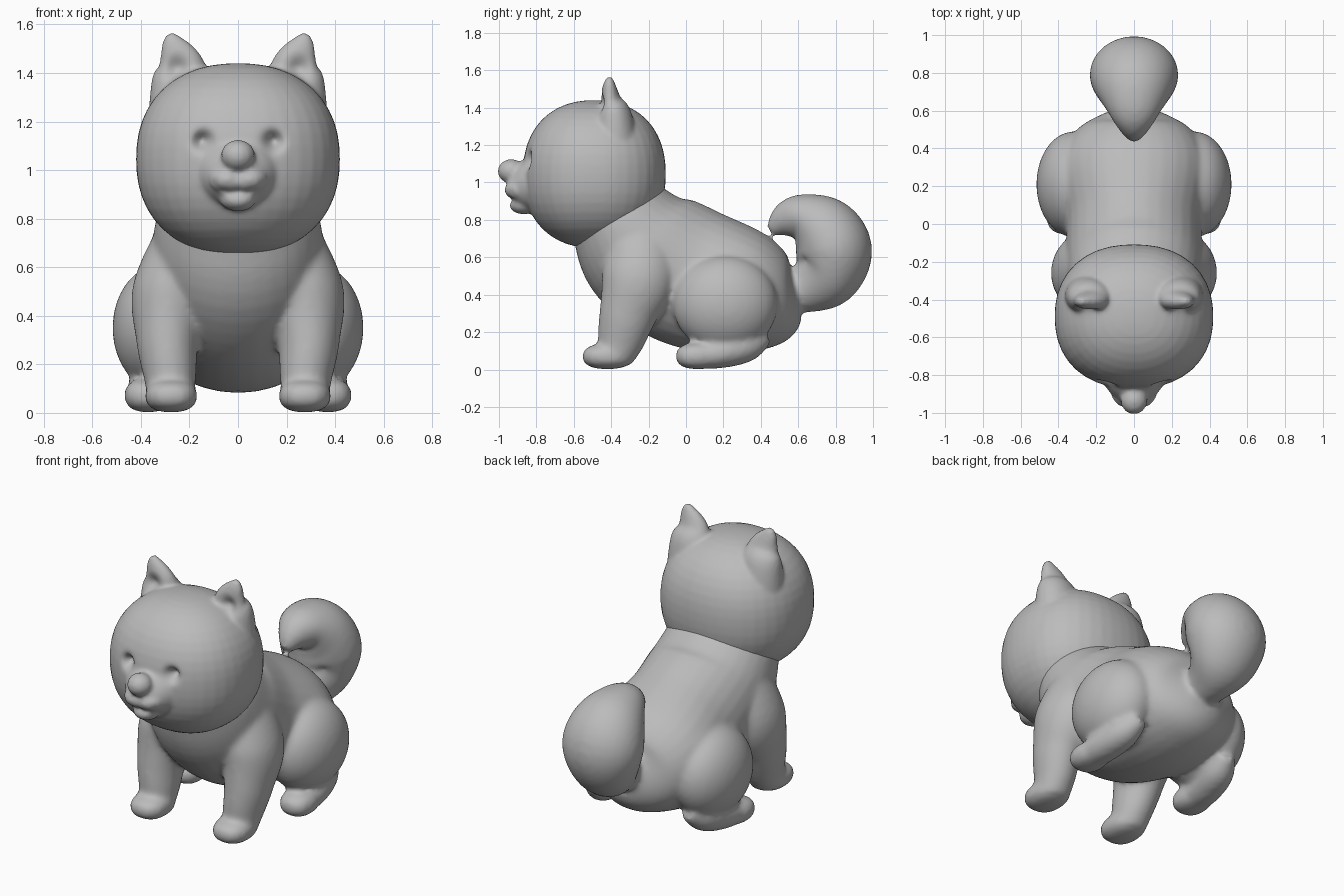
import bpy, bmesh, math
from mathutils import Vector

if "Cube" in bpy.data.objects:
    bpy.data.objects.remove(bpy.data.objects["Cube"], do_unlink=True)

fur = bpy.data.materials.new("grey_fur")
fur.use_nodes = True
fur.diffuse_color = (0.5, 0.5, 0.5, 1)
fur.node_tree.nodes["Principled BSDF"].inputs["Base Color"].default_value = (0.5, 0.5, 0.5, 1)


def blob(bm, center, radii, power=2.0):
    """Ellipsoid; a power above 2 makes it fuller."""
    verts = bmesh.ops.create_uvsphere(bm, u_segments=40, v_segments=24, radius=1)["verts"]
    for v in verts:
        k = sum(abs(c) ** power for c in v.co) ** (-1 / power)
        v.co = Vector([o + c * k * r for o, c, r in zip(center, v.co, radii)])


def spline(stations, steps=6):
    """Catmull-Rom curve through stations of any length."""
    pts = [stations[0]] + list(stations) + [stations[-1]]
    out = []
    for a, b, c, d in zip(pts, pts[1:], pts[2:], pts[3:]):
        for i in range(steps):
            t = i / steps
            out.append([q + t / 2 * (r - p + t * (2 * p - 5 * q + 4 * r - s
                        + t * (3 * (q - r) + s - p))) for p, q, r, s in zip(a, b, c, d)])
    return out + [list(stations[-1])]


def loft(bm, stations, mirror=1, sides=32):
    """Tube through (x, y, z, side radius, other radius)."""
    path = spline(stations)
    pos = [Vector((p[0] * mirror, p[1], p[2])) for p in path]
    rings = []
    for i, p in enumerate(path):
        t = (pos[min(i + 1, len(pos) - 1)] - pos[max(i - 1, 0)]).normalized()
        side = Vector((1, 0, 0))
        side = (side - t * t.dot(side)).normalized()
        up = t.cross(side)
        rings.append([bm.verts.new(pos[i] + side * math.cos(a) * p[3] + up * math.sin(a) * p[4])
                      for a in (math.tau * k / sides for k in range(sides))])
    for r, s in zip(rings, rings[1:]):
        for k in range(sides):
            n = (k + 1) % sides
            bm.faces.new((r[k], r[n], s[n], s[k]))
    bm.faces.new(rings[0][::-1])
    bm.faces.new(rings[-1])


def fuse(name, bm, voxel, rounds, dents=()):
    """Melt overlapping forms into one smooth skin, then press in dents along y."""
    bmesh.ops.recalc_face_normals(bm, faces=bm.faces)
    mesh = bpy.data.meshes.new(name)
    bm.to_mesh(mesh)
    bm.free()
    obj = bpy.data.objects.new(name, mesh)
    bpy.context.scene.collection.objects.link(obj)
    remesh = obj.modifiers.new("Remesh", "REMESH")
    remesh.mode = "VOXEL"
    remesh.voxel_size = voxel
    smooth = obj.modifiers.new("Smooth", "SMOOTH")
    smooth.factor = 0.5
    smooth.iterations = rounds
    graph = bpy.context.evaluated_depsgraph_get()
    skin = bpy.data.meshes.new_from_object(obj.evaluated_get(graph))
    obj.modifiers.clear()
    obj.data = skin
    for v in skin.vertices:
        v.co.y += sum(d * math.exp(-(v.co - Vector(c)).length_squared / r ** 2)
                      for c, r, d in dents)
    skin.materials.clear()
    skin.materials.append(fur)
    for p in skin.polygons:
        p.use_smooth = True
        p.material_index = 0
    return obj


# Torso, from inside the head to the rump
bm = bmesh.new()
loft(bm, [(0, -.42, .93, .27, .22), (0, -.36, .82, .33, .28), (0, -.22, .64, .36, .36),
          (0, .01, .5, .36, .38), (0, .31, .41, .40, .34), (0, .51, .36, .29, .24),
          (0, .61, .36, .1, .1)])

# Curled tail
loft(bm, [(0, .53, .42, .1, .1), (0, .64, .44, .13, .14), (0, .75, .51, .2, .185),
          (0, .79, .64, .235, .205), (0, .72, .75, .21, .19), (0, .61, .81, .15, .13),
          (0, .52, .79, .09, .09), (0, .45, .74, .03, .03)])

for s in (1, -1):
    # Front leg and paw
    loft(bm, [(.2, -.24, .76, .12, .16), (.27, -.25, .5, .165, .2), (.29, -.31, .3, .13, .155),
              (.28, -.35, .15, .108, .125), (.275, -.38, .05, .095, .09)], s)
    blob(bm, (s * .275, -.42, .07), (.108, .135, .068), 2.4)
    # Haunch and hind paw
    blob(bm, (s * .32, .21, .35), (.197, .28, .26))
    loft(bm, [(.37, .02, .07, .085, .065), (.365, .17, .085, .095, .08),
              (.34, .32, .13, .09, .09), (.31, .42, .19, .05, .06)], s)
    blob(bm, (s * .37, .06, .072), (.098, .115, .07), 2.4)
fuse("body_with_legs_and_tail", bm, .015, 9)

# Skull and muzzle
bm = bmesh.new()
blob(bm, (0, -.49, 1.045), (.42, .382, .395), 2.25)
loft(bm, [(0, -.7, 1.0, .24, .19), (0, -.83, .99, .17, .15), (0, -.9, .99, .12, .11),
          (0, -.95, 1.0, .06, .07)])
blob(bm, (0, -.935, 1.06), (.07, .072, .065))
blob(bm, (0, -.87, .88), (.075, .075, .05))
for s in (1, -1):
    blob(bm, (s * .045, -.9, .96), (.075, .07, .055))
    # Pointed ear
    loft(bm, [(.24, -.38, 1.2, .13, .12), (.235, -.385, 1.36, .122, .095),
              (.238, -.405, 1.44, .095, .06), (.268, -.41, 1.52, .052, .034),
              (.282, -.41, 1.562, .018, .016)], s)

# Eye sockets, ear hollows and the mouth line
dents = [((0, -.95, .915), .022, .02)]
for s in (1, -1):
    dents += [((s * .145, -.845, 1.12), .036, .06), ((s * .25, -.47, 1.42), .045, .035)]
    dents += [((s * x, -.93, z), .02, .016) for x, z in ((.03, .915), (.06, .93), (.09, .95))]
fuse("head_with_ears_and_muzzle", bm, .011, 9, dents)
